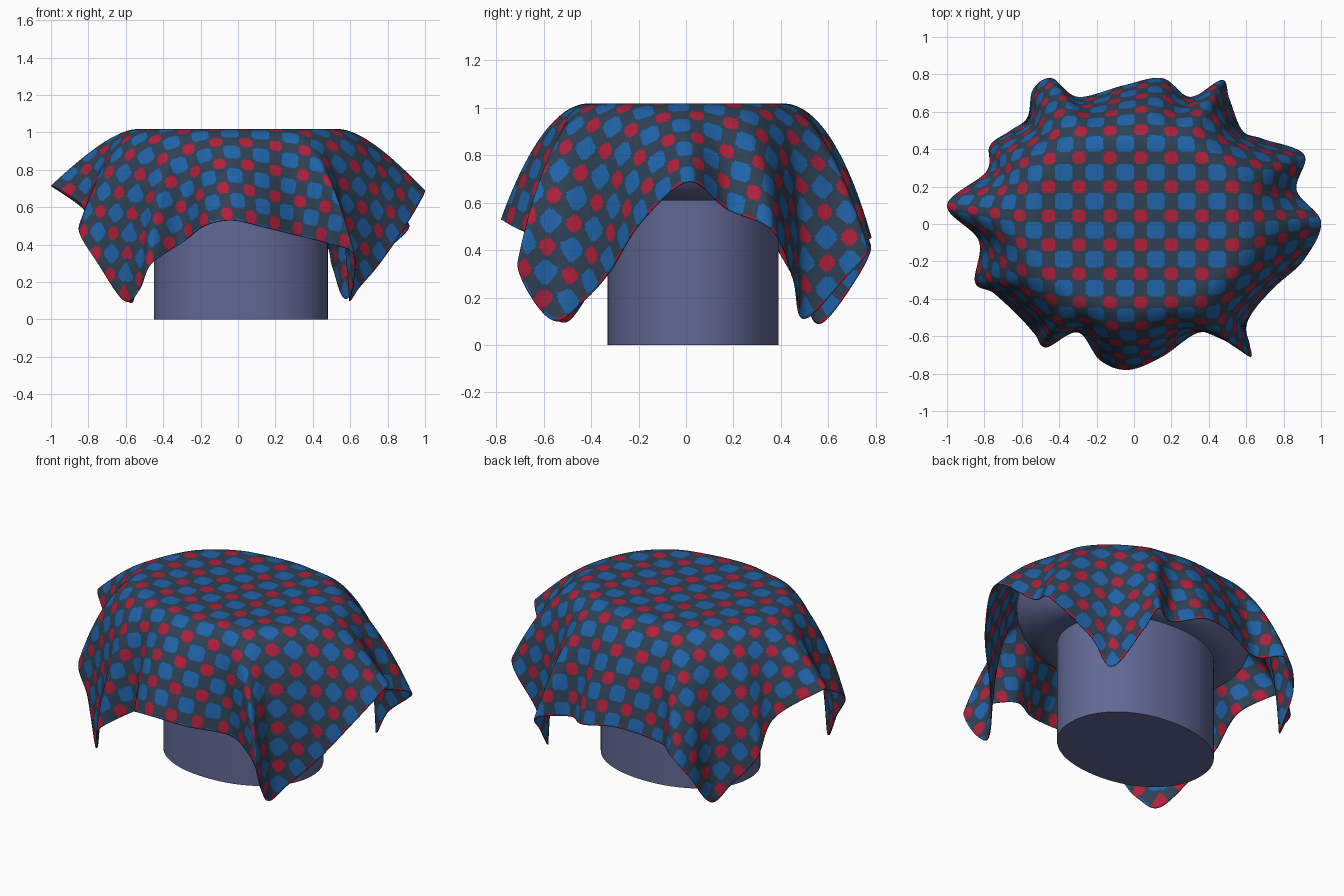
import bpy, bmesh, math
from mathutils import Vector

if "Cube" in bpy.data.objects:
    bpy.data.objects.remove(bpy.data.objects["Cube"])

def material(name, rgb):
    m = bpy.data.materials.new(name)
    m.diffuse_color = (*rgb, 1)
    m.use_nodes = True
    m.node_tree.nodes["Principled BSDF"].inputs["Base Color"].default_value = m.diffuse_color
    return m

slate = material("dark slate cloth", (0.028, 0.052, 0.088))
blue = material("blue check", (0.014, 0.125, 0.400))
red = material("red check", (0.430, 0.014, 0.044))
wood = material("grey violet table", (0.120, 0.140, 0.300))

def finish(bm, name, mats, angle):
    mesh = bpy.data.meshes.new(name)
    bmesh.ops.recalc_face_normals(bm, faces=bm.faces)
    bm.to_mesh(mesh)
    bm.free()
    obj = bpy.data.objects.new(name, mesh)
    bpy.context.collection.objects.link(obj)
    for m in mats:
        mesh.materials.append(m)
    bpy.ops.object.select_all(action='DESELECT')
    obj.select_set(True)
    bpy.context.view_layer.objects.active = obj
    bpy.ops.object.shade_smooth_by_angle(angle=math.radians(angle))
    return obj

def oval_stack(name, rings, power, cy, n=64):
    """Closed stack of oval rings (half width x, half width y, z)."""
    bm = bmesh.new()
    loops = []
    for a, b, z in rings:
        loop = []
        for i in range(n):
            c, s = math.cos(2 * math.pi * i / n), math.sin(2 * math.pi * i / n)
            k = (abs(c) ** power + abs(s) ** power) ** (-1 / power)
            loop.append(bm.verts.new((0.015 + a * k * c, cy + b * k * s, z)))
        loops.append(loop)
    for lo, hi in zip(loops, loops[1:]):
        for i in range(n):
            j = (i + 1) % n
            bm.faces.new((lo[i], lo[j], hi[j], hi[i]))
    bm.faces.new(loops[0][::-1])
    bm.faces.new(loops[-1])
    return finish(bm, name, [wood], 40)

# table: oval pedestal and thick slab with rounded edges
oval_stack("pedestal", [(0.465, 0.36, 0), (0.465, 0.36, 0.615)], 2.1, 0.03)
rounded = [(0.52 + 0.19 * math.cos(t), 0.375 + 0.165 * math.cos(t), 0.805 + 0.195 * math.sin(t))
           for t in [math.radians(-90 + 15 * i) for i in range(13)]]
oval_stack("table_top", rounded, 2.0, 0.015)

# cloth hem, one list per side, each starting at a hanging corner tip
HEM = [
    # right side, front to back
    [(.60, -.55, .10), (.65, -.45, .17), (.76, -.33, .30), (.91, -.19, .52), (1.0, .01, .69),
     (.87, .18, .57), (.91, .37, .48), (.69, .455, .28)],
    # back side, right to left
    [(.58, .50, .11), (.51, .67, .28), (.47, .77, .40), (.30, .68, .42), (.15, .78, .45),
     (-.06, .74, .47), (-.30, .68, .42), (-.44, .78, .42), (-.54, .72, .28)],
    # left side, back to front
    [(-.57, .57, .09), (-.66, .50, .20), (-.77, .42, .35), (-.79, .28, .55), (-1.0, .10, .715),
     (-.83, -.09, .60), (-.85, -.31, .47), (-.75, -.37, .30)],
    # front side, left to right
    [(-.61, -.50, .10), (-.53, -.59, .16), (-.47, -.66, .29), (-.30, -.58, .41), (-.18, -.73, .50),
     (-.03, -.78, .53), (.15, -.71, .49), (.35, -.58, .44), (.50, -.63, .40), (.62, -.71, .35),
     (.62, -.65, .20)],
]
pts, knots = [], []
for k, side in enumerate(HEM):
    chain = [Vector(p) for p in side] + [Vector(HEM[(k + 1) % 4][0])]
    lens = [(b - a).length for a, b in zip(chain, chain[1:])]
    run = 0
    for p, d in zip(chain, lens):
        pts.append(p)
        knots.append(k + run / sum(lens))
        run += d
knots.append(4.0)

def hem(w):
    """Smooth closed curve through the hem points."""
    w %= 4
    i = max(j for j in range(len(pts)) if knots[j] <= w)
    t = (w - knots[i]) / (knots[i + 1] - knots[i])
    n = len(pts)
    a, b, c, d = pts[i - 1], pts[i], pts[(i + 1) % n], pts[(i + 2) % n]
    return 0.5 * (2 * b + (c - a) * t + (2 * a - 5 * b + 4 * c - d) * t * t
                  + (3 * b - a - 3 * c + d) * t ** 3)

HALF_X, HALF_Y, N, TOP = 1.15, 1.085, 196, 1.018

def clear_slab(p):
    """Push a cloth point out of the table slab."""
    e = (p.z - 0.805) / 0.195
    if abs(e) < 1:
        h = math.sqrt(1 - e * e)
        x, y = p.x - 0.015, p.y - 0.015
        f = math.hypot(x / (0.532 + 0.19 * h), y / (0.387 + 0.165 * h))
        if f < 1:
            return Vector((0.015 + x / f, 0.015 + y / f, p.z))
    return p

def drape(u, v):
    """Flat cloth position (-1..1 each way) to draped position."""
    m = max(abs(u), abs(v))
    if m < 1e-6:
        return Vector((0, 0, TOP))
    p, q = u / m, v / m
    if p > 0.99999:
        w = (q + 1) / 2
    elif q > 0.99999:
        w = 1 + (1 - p) / 2
    elif p < -0.99999:
        w = 2 + (1 - q) / 2
    else:
        w = 3 + (p + 1) / 2
    out = Vector((p * HALF_X, q * HALF_Y, 0))
    k = (abs(out.x / 0.53) ** 2.3 + abs(out.y / 0.41) ** 2.3) ** (-1 / 2.3)
    if m <= k:
        return out * m + Vector((0, 0, TOP))
    # curve from the table rim down to the hem
    p0 = out * k + Vector((0, 0, TOP))
    p3 = hem(w)
    drop = TOP - p3.z
    p1 = p0 + out.normalized() * (0.09 + 0.15 * drop)
    p2 = p1.lerp(p3, 0.45 + 0.35 * drop)
    p2.z = p3.z + 0.45 * drop

    def curve(t):
        s = 1 - t
        return p0 * s ** 3 + p1 * (3 * t * s * s) + p2 * (3 * t * t * s) + p3 * t ** 3
    # even spacing along the curve
    samples = [curve(i / 10) for i in range(11)]
    lens = [(b - a).length for a, b in zip(samples, samples[1:])]
    want = (m - k) / (1 - k) * sum(lens)
    for i, d in enumerate(lens):
        if want <= d or i == 9:
            return clear_slab(curve(min((i + want / d) / 10, 1)))
        want -= d

def check_colour(i, j):
    """Blue rounded squares with smaller red ones between them, red dashes on the hem."""
    a, b = (i + 8) % 14, (j + 7) % 14
    if (i in (0, N - 1) and b > 7) or (j in (0, N - 1) and a > 7):
        return 2
    for colour, first, last in ((1, 0, 7), (2, 8, 13)):
        if first <= a <= last and first <= b <= last:
            return 0 if a in (first, last) and b in (first, last) else colour
    return 0

# draped checked cloth
bm = bmesh.new()
grid = [[bm.verts.new(drape(2 * i / N - 1, 2 * j / N - 1)) for j in range(N + 1)]
        for i in range(N + 1)]
for i in range(N):
    for j in range(N):
        f = bm.faces.new((grid[i][j], grid[i + 1][j], grid[i + 1][j + 1], grid[i][j + 1]))
        f.material_index = check_colour(i, j)
cloth = finish(bm, "tablecloth", [slate, blue, red], 60)
if cloth.data.polygons[(N * N + N) // 2].normal.z < 0:
    cloth.data.flip_normals()
thick = cloth.modifiers.new("thickness", 'SOLIDIFY')
thick.thickness = 0.006
thick.offset = -1
